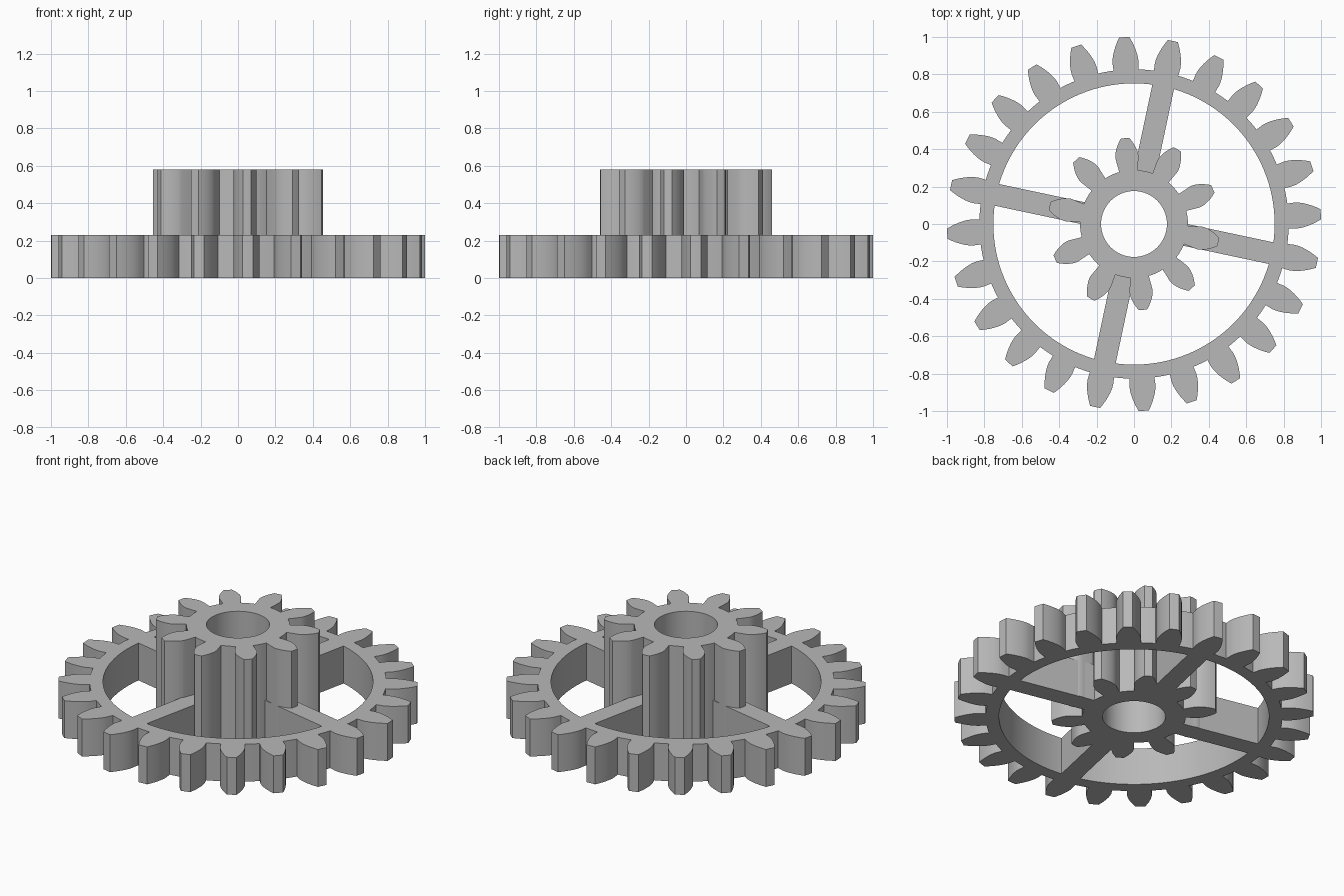
import bpy
import bmesh
from math import acos, cos, sin, tan, pi, radians, sqrt
from mathutils import Matrix

cube = bpy.data.objects.get("Cube")
if cube:
    bpy.data.objects.remove(cube, do_unlink=True)

MODULE = 1 / 13           # tooth size shared by both gears
PRESSURE = radians(20)
TURN = radians(-12)       # rotation of the whole wheel
WHEEL_HEIGHT = 0.23
HUB_HEIGHT = 0.58
RIM_INNER = 0.752
BORE = 0.176

grey = bpy.data.materials.new("plain grey")
grey.use_nodes = True
grey.diffuse_color = (0.48, 0.48, 0.48, 1)
grey.node_tree.nodes["Principled BSDF"].inputs["Base Color"].default_value = (0.48, 0.48, 0.48, 1)


def finish(bm, name):
    bmesh.ops.recalc_face_normals(bm, faces=bm.faces)
    mesh = bpy.data.meshes.new(name)
    bm.to_mesh(mesh)
    bm.free()
    mesh.materials.append(grey)
    obj = bpy.data.objects.new(name, mesh)
    bpy.context.collection.objects.link(obj)
    bpy.ops.object.select_all(action="DESELECT")
    obj.select_set(True)
    bpy.context.view_layer.objects.active = obj
    bpy.ops.object.shade_smooth_by_angle(angle=radians(20))
    return obj


def involute(angle):
    return tan(angle) - angle


def gear_outline(teeth, phase, steps=7):
    """Involute teeth with radial flanks below the base circle."""
    pitch = MODULE * teeth / 2
    base = pitch * cos(PRESSURE)
    outer, root = pitch + MODULE, pitch - 1.25 * MODULE

    def half_angle(r):
        return pi / teeth / 2 + involute(PRESSURE) - involute(acos(min(1, base / r)))

    radii = [base + (outer - base) * i / (steps - 1) for i in range(steps)]
    flank = [(root, half_angle(base))] + [(r, half_angle(r)) for r in radii]
    points = []
    for t in range(teeth):
        mid = phase + 2 * pi * t / teeth
        polar = [(r, mid - a) for r, a in flank] + [(outer, mid)]
        polar += [(r, mid + a) for r, a in reversed(flank)]
        # Root arc leading to the next tooth
        start = flank[0][1]
        gap = 2 * pi / teeth - 2 * start
        polar += [(root, mid + start + gap * k / 4) for k in range(1, 4)]
        points += [(r * cos(a), r * sin(a)) for r, a in polar]
    return points


def circle(radius, count=96):
    return [(radius * cos(2 * pi * i / count), radius * sin(2 * pi * i / count))
            for i in range(count)]


def plate(name, loops, height):
    """Fill closed outlines, with holes, and extrude them upward."""
    bm = bmesh.new()
    edges = []
    for loop in loops:
        verts = [bm.verts.new((x, y, 0)) for x, y in loop]
        edges += [bm.edges.new((v, verts[(i + 1) % len(verts)]))
                  for i, v in enumerate(verts)]
    bmesh.ops.triangle_fill(bm, edges=edges, use_beauty=True)
    top = bmesh.ops.extrude_face_region(bm, geom=bm.faces[:], use_keep_orig=True)["geom"]
    bmesh.ops.translate(bm, vec=(0, 0, height),
                        verts=[g for g in top if isinstance(g, bmesh.types.BMVert)])
    return finish(bm, name)


# Large toothed rim and tall toothed hub
plate("toothed_rim", [gear_outline(24, TURN), circle(RIM_INNER, 128)], WHEEL_HEIGHT)
plate("toothed_hub", [gear_outline(10, TURN), circle(BORE, 64)], HUB_HEIGHT)

# Four spokes joining hub and rim
SPOKE_WIDTH = 0.118
spoke_in = 0.275
spoke_out = sqrt(RIM_INNER ** 2 - (SPOKE_WIDTH / 2) ** 2) + 0.01
for i in range(4):
    bm = bmesh.new()
    place = (Matrix.Rotation(TURN + i * pi / 2, 4, "Z")
             @ Matrix.Translation(((spoke_in + spoke_out) / 2, 0, WHEEL_HEIGHT / 2))
             @ Matrix.Diagonal((spoke_out - spoke_in, SPOKE_WIDTH, WHEEL_HEIGHT, 1)))
    bmesh.ops.create_cube(bm, size=1, matrix=place)
    finish(bm, f"spoke_{i + 1}")
